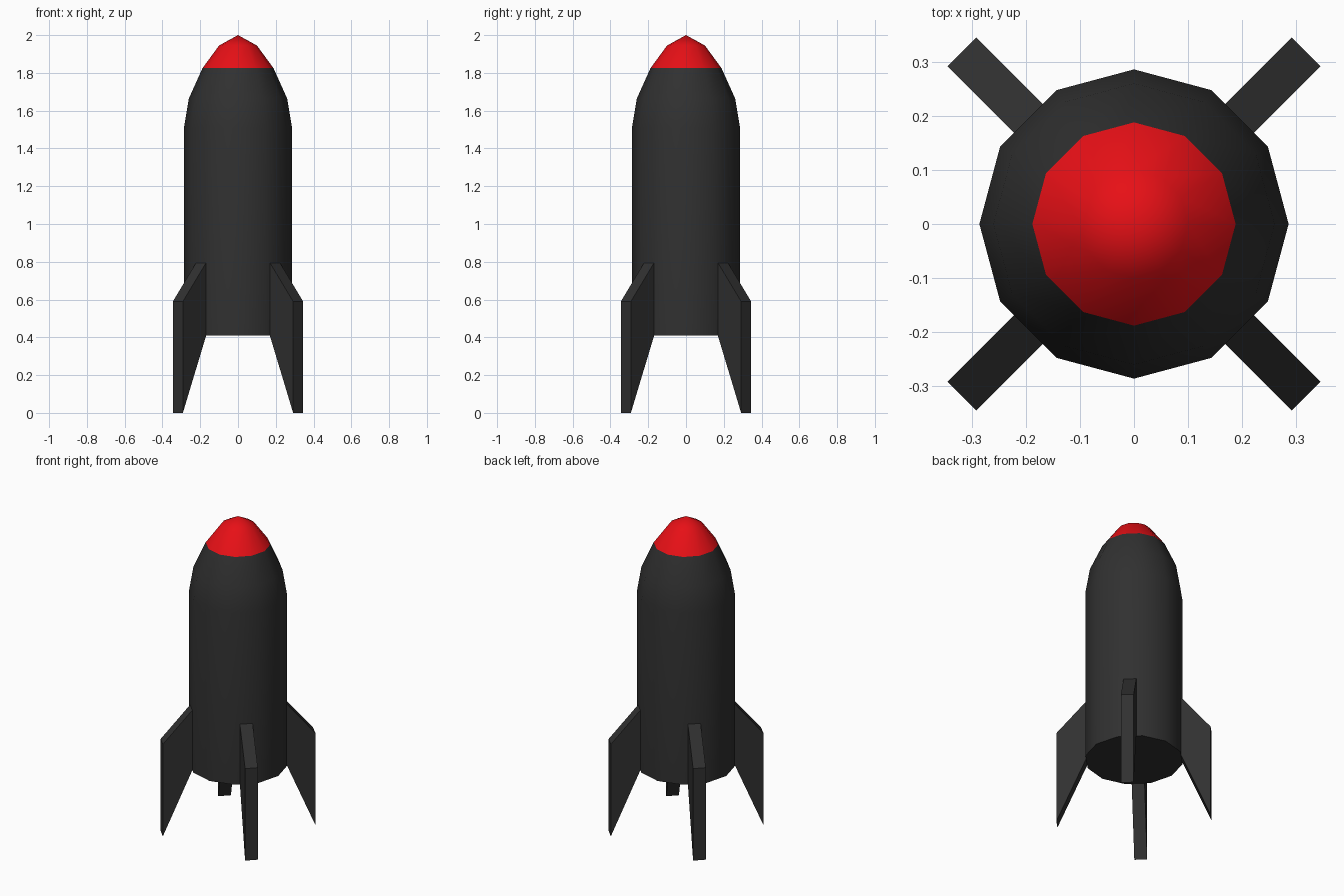
import bpy, bmesh
from math import cos, sin, pi, radians

if "Cube" in bpy.data.objects:
    bpy.data.objects.remove(bpy.data.objects["Cube"])

SIDES = 12


def material(name, color):
    m = bpy.data.materials.new(name)
    m.diffuse_color = color
    m.use_nodes = True
    m.node_tree.nodes["Principled BSDF"].inputs["Base Color"].default_value = m.diffuse_color
    return m


dark = material("dark_paint", (0.03, 0.03, 0.03, 1))
red = material("red_paint", (0.8, 0.005, 0.008, 1))


def finish(name, bm, mat, smooth=False):
    bmesh.ops.recalc_face_normals(bm, faces=bm.faces[:])
    mesh = bpy.data.meshes.new(name)
    bm.to_mesh(mesh)
    bm.free()
    mesh.materials.append(mat)
    ob = bpy.data.objects.new(name, mesh)
    bpy.context.collection.objects.link(ob)
    if smooth:
        bpy.ops.object.select_all(action='DESELECT')
        ob.select_set(True)
        bpy.context.view_layer.objects.active = ob
        bpy.ops.object.shade_smooth_by_angle(angle=radians(40))
    return ob


def lathe(name, profile, mat):
    """Turn (radius, z) points into a 12-sided shell; radius 0 makes a pole."""
    bm = bmesh.new()
    rings = []
    for r, z in profile:
        n = SIDES if r else 1
        rings.append([bm.verts.new((r * cos(2 * pi * i / SIDES), r * sin(2 * pi * i / SIDES), z))
                      for i in range(n)])
    for a, b in zip(rings, rings[1:]):
        for i in range(SIDES):
            j = (i + 1) % SIDES
            if len(b) == 1:
                bm.faces.new((a[i], a[j], b[0]))
            else:
                bm.faces.new((a[i], a[j], b[j], b[i]))
    return bm, rings


# Hull with a flat closed underside
bm, rings = lathe("hull", [(0.286, 0.41), (0.286, 1.51), (0.26, 1.665), (0.188, 1.825)], dark)
bm.faces.new(rings[0][::-1])
finish("hull", bm, dark, True)

# Red nose cone
bm, rings = lathe("nose_cone", [(0.188, 1.825), (0.1, 1.945), (0, 2.0)], red)
finish("nose_cone", bm, red, True)
for ob in [bpy.data.objects["nose_cone"]]:
    # Outward normals on the open shell
    if ob.data.polygons[0].normal.z < 0:
        ob.data.flip_normals()

# Four swept fins on the diagonals
FIN = [(0.276, 0.41), (0.45, 0.0), (0.45, 0.59), (0.276, 0.795)]
HALF = 0.0375
for k in range(4):
    a = pi / 4 + k * pi / 2
    bm = bmesh.new()
    sides = [[bm.verts.new((r * cos(a) - t * sin(a), r * sin(a) + t * cos(a), z)) for r, z in FIN]
             for t in (-HALF, HALF)]
    bm.faces.new(sides[0])
    bm.faces.new(sides[1][::-1])
    for i in range(4):
        j = (i + 1) % 4
        bm.faces.new((sides[0][i], sides[0][j], sides[1][j], sides[1][i]))
    finish(f"fin_{k + 1}", bm, dark)
